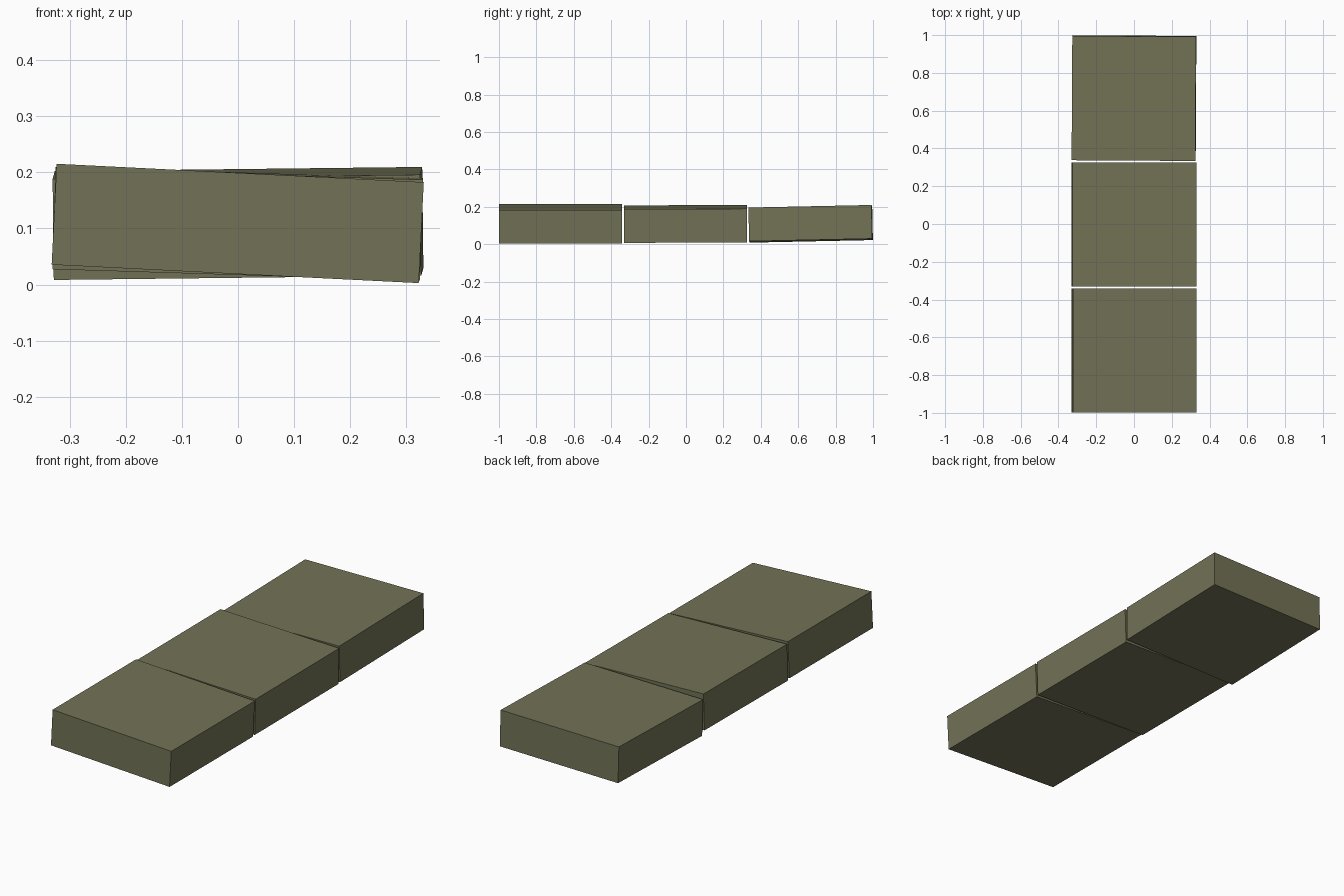
import bpy
from mathutils import Vector

if "Cube" in bpy.data.objects:
    bpy.data.objects.remove(bpy.data.objects["Cube"])


def slab(name, center, size, tilt):
    """Box with the given size, slightly rotated (radians) about x, y, z."""
    bpy.ops.mesh.primitive_cube_add(size=1, location=center, rotation=tilt)
    ob = bpy.context.object
    ob.name = name
    ob.scale = Vector(size)
    ob.data.materials.append(stone)
    return ob


stone = bpy.data.materials.new("olive_stone")
stone.diffuse_color = (0.17, 0.17, 0.095, 1)
stone.use_nodes = True
stone.node_tree.nodes["Principled BSDF"].inputs["Base Color"].default_value = stone.diffuse_color

SIZE = (0.655, 0.658, 0.18)

# three loosely laid slabs in a row, front to back
slab("front_slab", (-0.0005, -0.670, 0.109), SIZE, (0.0, 0.050, 0.0))
slab("middle_slab", (-0.0005, -0.0025, 0.1085), SIZE, (0.004, 0.031, 0.0))
slab("back_slab", (0.0, 0.6665, 0.109), SIZE, (0.021, -0.0116, -0.006))
